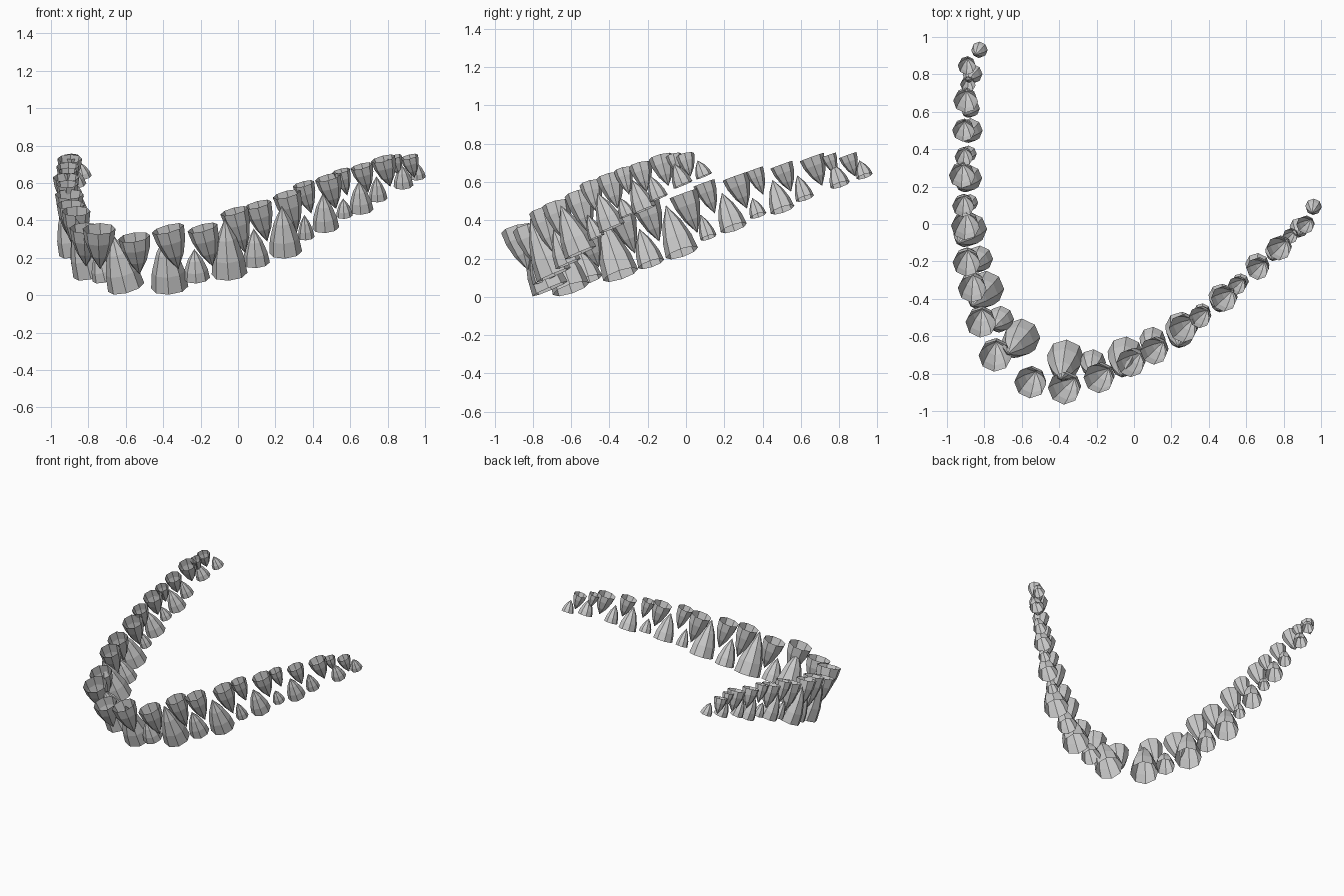
import bpy, math
from mathutils import Vector

if "Cube" in bpy.data.objects:
    bpy.data.objects.remove(bpy.data.objects["Cube"])

SIDES = 8
ACROSS = Vector((0.905, -0.425, 0)).normalized()
BACK = Vector((0.425, 0.905, 0)).normalized()
PROFILE = [(0, 0.98), (0.3, 0.87), (0.65, 0.55), (1, 0)]  # height, radius

# base centre x, y, z, radius, length: front to back along one side
LOWER = [
    (-.365, -.71, .042, .102, .31), (-.22, -.735, .09, .072, .17),
    (-.045, -.69, .115, .098, .32), (.10, -.615, .172, .072, .20),
    (.255, -.55, .23, .09, .27), (.365, -.465, .31, .045, .13),
    (.47, -.385, .36, .073, .20), (.57, -.305, .425, .045, .10),
    (.66, -.215, .455, .066, .17), (.75, -.14, .515, .05, .13),
    (.885, -.015, .585, .054, .12), (.96, .095, .63, .045, .09),
]
UPPER = [
    (-.375, -.88, .355, .09, .23), (-.19, -.825, .36, .084, .22),
    (-.02, -.745, .45, .078, .24), (.105, -.68, .485, .076, .21),
    (.26, -.56, .54, .078, .22), (.35, -.50, .595, .06, .17),
    (.48, -.40, .63, .072, .18), (.55, -.33, .665, .05, .14),
    (.66, -.24, .69, .062, .15), (.775, -.13, .73, .068, .16),
    (.835, -.065, .74, .042, .11), (.915, -.005, .74, .05, .12),
]
MIDDLE_UPPER = (-.555, -.85, .31, .088, .21)


def tooth(name, spec, direction, lean, mid=None):
    """Hollow faceted cone, open at the root; mirrored through mid if given."""
    x, y, z, r, length = spec
    root = Vector((x, y, z))
    up = (Vector((0, 0, 1)) - BACK * lean[0] + ACROSS * lean[1]).normalized()
    u = BACK.cross(up).normalized()
    w = up.cross(u)
    verts, faces = [], []
    for h, k in PROFILE[:-1]:
        for i in range(SIDES):
            a = 2 * math.pi * (i + 0.5) / SIDES
            verts.append(root + (u * math.cos(a) + w * math.sin(a)) * r * k
                         + up * direction * length * h)
    tip = len(verts)
    verts.append(root + up * direction * length)
    for ring in range(len(PROFILE) - 1):
        for i in range(SIDES):
            a, b = ring * SIDES + i, ring * SIDES + (i + 1) % SIDES
            faces.append((a, b, tip) if ring == len(PROFILE) - 2
                         else (a, b, b + SIDES, a + SIDES))
    if mid:
        verts = [v - 2 * ACROSS * (v - mid).dot(ACROSS) for v in verts]
    if bool(mid) != (direction < 0):
        faces = [f[::-1] for f in faces]
    mesh = bpy.data.meshes.new(name)
    mesh.from_pydata(verts, [], faces)
    bpy.context.collection.objects.link(bpy.data.objects.new(name, mesh))


# both rows, mirrored across the jaw: backward lean, outward lean, mirror point
ROWS = (
    ("lower", LOWER, 1, (0.42, 0.10), Vector((-.487, -.667, 0))),
    ("upper", UPPER, -1, (0.34, -0.13), Vector((-.497, -.662, 0))),
)
for row, specs, direction, lean, mid in ROWS:
    for n, spec in enumerate(specs, 1):
        tooth(f"{row}_tooth_right_{n}", spec, direction, lean)
        tooth(f"{row}_tooth_left_{n}", spec, direction, lean, mid)
tooth("upper_tooth_middle", MIDDLE_UPPER, -1, (0.34, 0))
